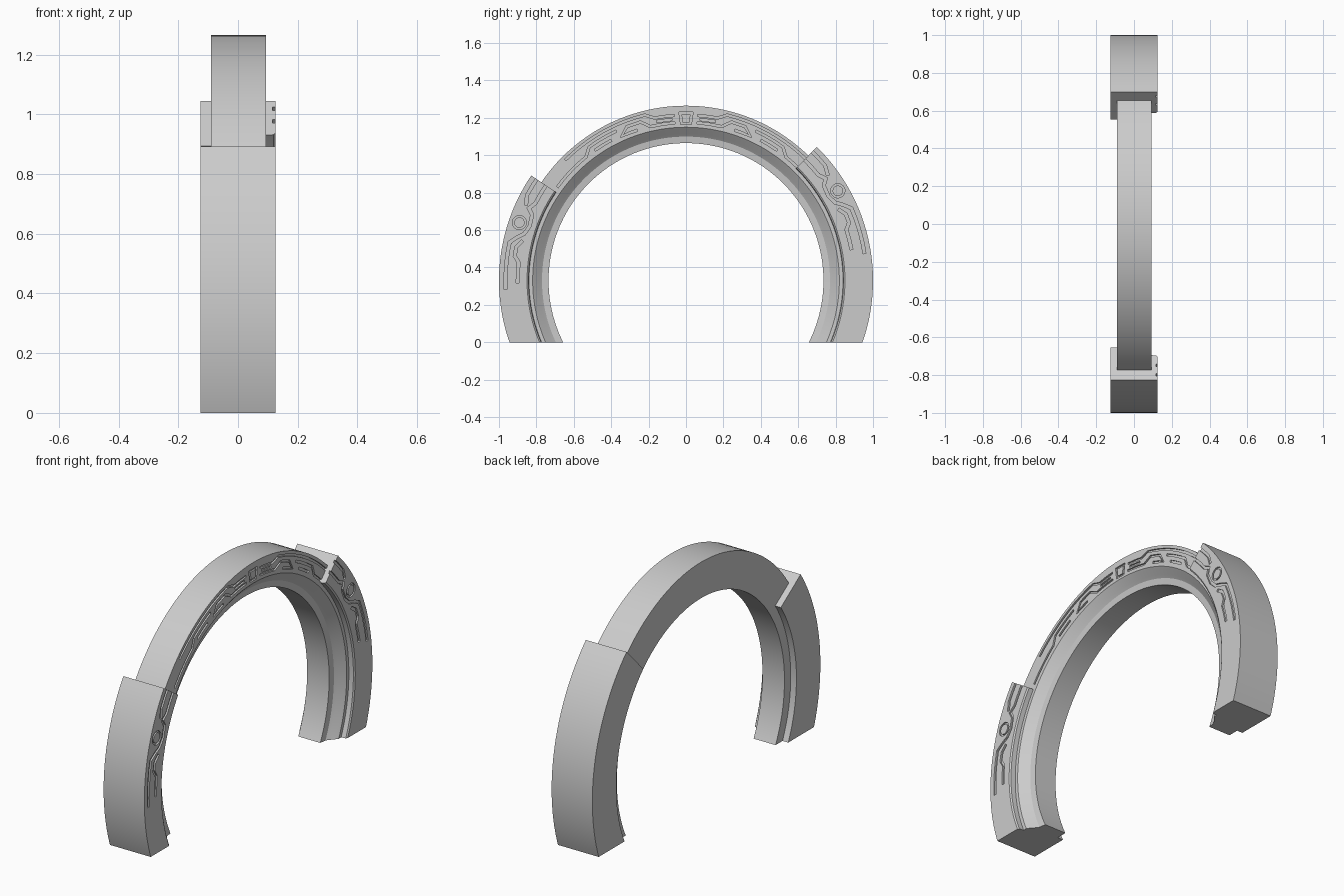
import bpy, bmesh, math
from mathutils import Vector

if "Cube" in bpy.data.objects:
    bpy.data.objects.remove(bpy.data.objects["Cube"], do_unlink=True)

CENTRE_Z = 0.33

stone = bpy.data.materials.new("light_grey_stone")
stone.use_nodes = True
stone.diffuse_color = (0.6, 0.6, 0.6, 1)
stone.node_tree.nodes["Principled BSDF"].inputs["Base Color"].default_value = (0.6, 0.6, 0.6, 1)


def polar(x, angle, r):
    """Point on the arch: angle in degrees from +y towards +z."""
    a = math.radians(angle)
    return Vector((x, r * math.cos(a), CENTRE_Z + r * math.sin(a)))


def to_object(bm, name):
    bmesh.ops.recalc_face_normals(bm, faces=bm.faces)
    mesh = bpy.data.meshes.new(name)
    bm.to_mesh(mesh)
    bm.free()
    mesh.materials.append(stone)
    obj = bpy.data.objects.new(name, mesh)
    bpy.context.collection.objects.link(obj)
    return obj


def loft(bm, rows, closed=False):
    """Skin rows of points into a closed solid."""
    rings = [[bm.verts.new(p) for p in row] for row in rows]
    n = len(rings[0])
    pairs = list(zip(rings, rings[1:])) + ([(rings[-1], rings[0])] if closed else [])
    for a, b in pairs:
        for i in range(n):
            j = (i + 1) % n
            bm.faces.new((a[i], a[j], b[j], b[i]))
    if not closed:
        bm.faces.new(rings[0])
        bm.faces.new(rings[-1])


def arc_solid(name, profile, start, end, steps):
    """Sweep an (x, radius) profile round the arch and cut it off at the ground."""
    bm = bmesh.new()
    angles = [start + (end - start) * i / steps for i in range(steps + 1)]
    loft(bm, [[polar(x, a, r) for x, r in profile] for a in angles])
    cut = bmesh.ops.bisect_plane(bm, geom=bm.verts[:] + bm.edges[:] + bm.faces[:],
                                 plane_co=(0, 0, 0), plane_no=(0, 0, 1), clear_inner=True)
    edges = [e for e in cut["geom_cut"] if isinstance(e, bmesh.types.BMEdge)]
    bmesh.ops.holes_fill(bm, edges=edges, sides=0)
    return to_object(bm, name)


def groove(bm, path, face_x, closed=False, width=0.016, depth=0.009):
    """Rectangular channel along a path of (angle, radius) points."""
    fine = []
    ends = path[1:] + ([path[0]] if closed else [])
    for (a0, r0), (a1, r1) in zip(path, ends):
        n = max(1, int(abs(a1 - a0) / 3))
        fine += [(a0 + (a1 - a0) * k / n, r0 + (r1 - r0) * k / n) for k in range(n)]
    if not closed:
        fine.append(path[-1])
    pts = [polar(0, a, r) for a, r in fine]
    rows = []
    for i, p in enumerate(pts):
        prev = pts[i - 1] if i or closed else p
        nxt = pts[(i + 1) % len(pts)] if i + 1 < len(pts) or closed else p
        d0, d1 = (p - prev).normalized(), (nxt - p).normalized()
        tangent = (d0 + d1).normalized()
        side = Vector((0, -tangent.z, tangent.y))
        mitre = max(0.6, tangent.dot(d1 if d1.length else d0))
        off = side * (width / 2 / mitre)
        low, high = Vector((face_x - depth, 0, 0)), Vector((face_x + 0.02, 0, 0))
        rows.append([p + off + low, p - off + low, p - off + high, p + off + high])
    loft(bm, rows, closed)


def carve(obj, bm):
    """Cut the channels into the part and bake the result."""
    cutter = to_object(bm, "groove_cutter")
    cutter.hide_render = True
    mod = obj.modifiers.new("grooves", "BOOLEAN")
    mod.operation, mod.solver, mod.object = "DIFFERENCE", "EXACT", cutter
    mod.use_self = True
    dg = bpy.context.evaluated_depsgraph_get()
    baked = bpy.data.meshes.new_from_object(obj.evaluated_get(dg))
    obj.modifiers.clear()
    obj.data = baked
    bpy.data.objects.remove(cutter, do_unlink=True)


def circle(angle, r, size, count=20):
    return [(angle + math.degrees(size * math.cos(k * math.tau / count) / r),
             r + size * math.sin(k * math.tau / count)) for k in range(count)]


# Main arch with a stepped inner lip on the ornamented side
arch_profile = [(-0.09, 0.735), (-0.09, 0.935), (0.093, 0.935), (0.093, 0.82),
                (0.085, 0.81), (0.062, 0.785), (0.05, 0.77), (0.045, 0.735)]
arch = arc_solid("arch_ring", arch_profile, -40, 220, 104)

# Arch ornament: keystone outline plus mirrored runs of channels (angle from the crown)
bm = bmesh.new()
groove(bm, [(88.4, 0.84), (88, 0.895), (92, 0.895), (91.6, 0.84)], 0.093, True, 0.012)
arch_runs = [
    [(4, 0.885), (11, 0.885), (14, 0.912), (45, 0.912)],
    [(4, 0.845), (13, 0.845), (16, 0.882), (21, 0.882), (24, 0.845), (18, 0.845)],
    [(5, 0.865), (10.5, 0.865)],
    [(25, 0.882), (36, 0.882), (39, 0.85), (54, 0.85)],
    [(28, 0.85), (35, 0.85)],
]
for side in (1, -1):
    for run in arch_runs:
        groove(bm, [(90 - side * t, r) for t, r in run], 0.093, False, 0.012)
carve(arch, bm)

# Thick clasps over both legs, one reaching higher than the other
clasp_profile = [(-0.125, 0.79), (-0.125, 1.0), (0.125, 1.0), (0.125, 0.85), (0.119, 0.842),
                 (0.08, 0.838), (0.08, 0.9), (-0.08, 0.9), (-0.08, 0.79)]
clasp_runs = [
    [(-2, 0.905), (7, 0.905), (9.5, 0.925), (11, 0.895), (15, 0.885), (18, 0.9), (20, 0.935),
     (22, 0.965), (37, 0.965)],
    [(-2, 0.965), (6, 0.965), (9, 0.945)],
    [(20.5, 0.9), (23, 0.925), (26, 0.925), (28, 0.9), (35, 0.9)],
]
for name, end, side in (("back_clasp", 45.6, 1), ("front_clasp", 34.2, -1)):
    def place(t, side=side, end=end):
        return end - t if side == 1 else 180 - end + t
    low = -40 if side == 1 else 220
    clasp = arc_solid(name, clasp_profile, low, place(0), 34)
    bm = bmesh.new()
    for run in clasp_runs:
        groove(bm, [(place(t), r) for t, r in run], 0.125)
    groove(bm, circle(place(15), 0.943, 0.033), 0.125, True, 0.01)
    carve(clasp, bm)

# Smooth curves, crisp edges
for obj in [o for o in bpy.context.collection.objects if o.type == "MESH" and stone.name in o.data.materials]:
    obj.data.shade_smooth()
    obj.data.set_sharp_from_angle(angle=math.radians(25))
